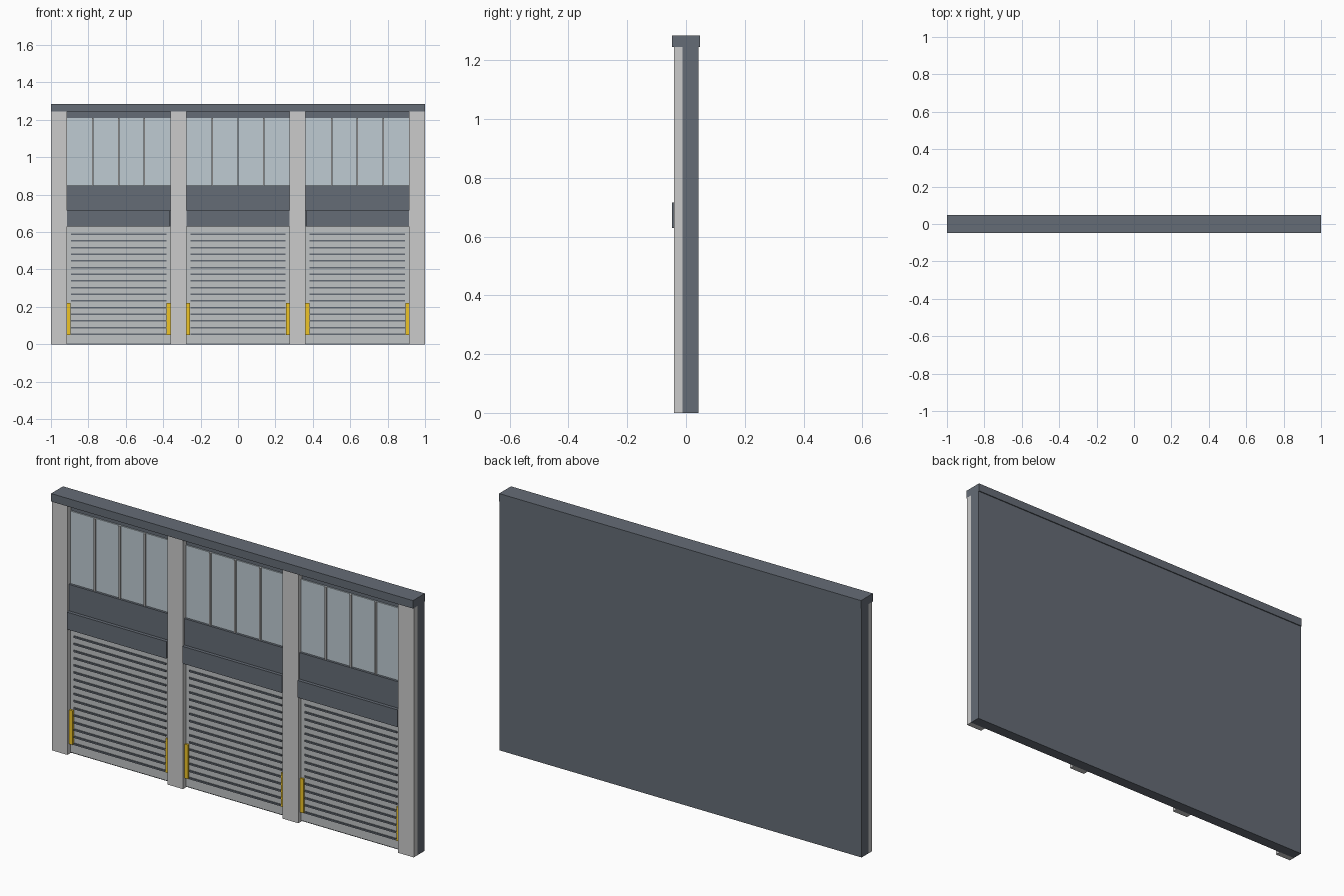
import bpy

if "Cube" in bpy.data.objects:
    bpy.data.objects.remove(bpy.data.objects["Cube"])


def material(name, rgb):
    m = bpy.data.materials.new(name)
    m.diffuse_color = (*rgb, 1)
    m.use_nodes = True
    m.node_tree.nodes["Principled BSDF"].inputs["Base Color"].default_value = m.diffuse_color
    return m


DARK = material("slate", (0.13, 0.15, 0.18))
LIGHT = material("light_grey", (0.62, 0.63, 0.63))
SHUTTER = material("shutter_grey", (0.52, 0.54, 0.55))
GLASS = material("pale_glass", (0.52, 0.60, 0.65))
YELLOW = material("safety_yellow", (0.85, 0.55, 0.02))


def box(name, x, y, z, mat):
    """Axis-aligned box from (min, max) ranges."""
    bpy.ops.mesh.primitive_cube_add(
        size=1, location=[(a + b) / 2 for a, b in (x, y, z)])
    ob = bpy.context.object
    ob.name = name
    ob.scale = [b - a for a, b in (x, y, z)]
    bpy.ops.object.transform_apply(location=False, rotation=False, scale=True)
    ob.data.materials.append(mat)
    return ob


WALL = -0.012   # front plane of the wall slab
BACK = -0.008   # parts sink slightly into the slab

# Wall slab and roof cap
box("wall", (-1, 1), (WALL, 0.042), (0, 1.245), DARK)
box("roof_cap", (-1, 1), (-0.047, 0.047), (1.245, 1.285), DARK)

# Four pillars
for cx in (-0.957, -0.319, 0.319, 0.957):
    box("pillar", (cx - 0.043, cx + 0.043), (-0.041, WALL), (0, 1.245), LIGHT)

# Three identical bays
for cx in (-0.638, 0, 0.638):
    l, r = cx - 0.277, cx + 0.277

    # Window strip with thin mullions
    box("window", (l, r), (-0.018, BACK), (0.845, 1.21), GLASS)
    for i in (-1, 0, 1):
        mx = cx + i * 0.138
        box("mullion", (mx - 0.004, mx + 0.004), (-0.027, BACK),
            (0.845, 1.21), LIGHT)

    # Dark band and projecting shutter hood
    box("band", (l, r), (-0.030, BACK), (0.715, 0.848), DARK)
    box("shutter_hood", (l + 0.002, r - 0.002), (-0.047, BACK),
        (0.63, 0.716), DARK)

    # Roller shutter with dark ribs
    box("shutter", (l, r), (-0.018, BACK), (0.005, 0.63), SHUTTER)
    for i in range(16):
        z = 0.053 + i * 0.0357
        box("shutter_rib", (l + 0.022, r - 0.022), (-0.024, BACK),
            (z - 0.004, z + 0.004), DARK)

    # Yellow guards at both jambs
    for a, b in ((l, l + 0.02), (r - 0.02, r)):
        box("jamb_guard", (a, b), (-0.028, BACK), (0.05, 0.22), YELLOW)
